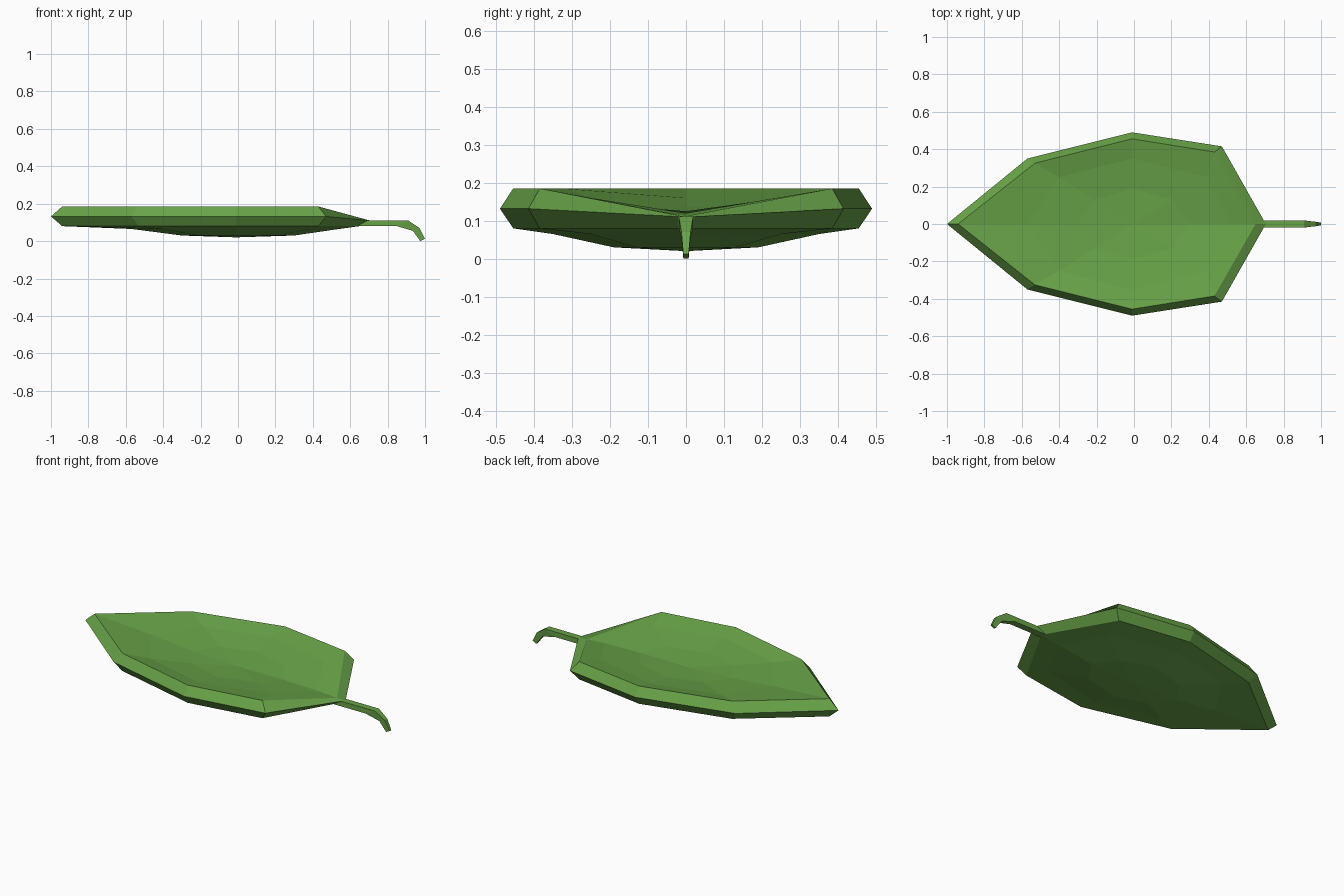
import bpy, bmesh

if "Cube" in bpy.data.objects:
    bpy.data.objects.remove(bpy.data.objects["Cube"])

green = bpy.data.materials.new("leaf_green")
green.diffuse_color = (0.14, 0.37, 0.065, 1)
green.use_nodes = True
green.node_tree.nodes["Principled BSDF"].inputs["Base Color"].default_value = green.diffuse_color


def finish(name, bm):
    bmesh.ops.recalc_face_normals(bm, faces=bm.faces)
    mesh = bpy.data.meshes.new(name)
    bm.to_mesh(mesh)
    bm.free()
    obj = bpy.data.objects.new(name, mesh)
    bpy.context.collection.objects.link(obj)
    mesh.materials.append(green)
    return obj


def loft(bm, rings):
    """Skin consecutive closed rings with quads."""
    for a, b in zip(rings, rings[1:]):
        n = len(a)
        for i in range(n):
            j = (i + 1) % n
            bm.faces.new((a[i], a[j], b[j], b[i]))


# Half outlines of the leaf, tip to stem: (x, y)
outer = [(-1, 0), (-0.57, 0.35), (-0.01, 0.49), (0.47, 0.415), (0.705, 0)]
rim = [(-0.94, 0), (-0.53, 0.325), (-0.01, 0.455), (0.43, 0.385), (0.65, 0)]
mid = [(-0.57, 0), (-0.4, 0.25), (-0.01, 0.35), (0.39, 0.25), (0.52, 0)]
core = [(-0.3, 0), (-0.21, 0.13), (-0.01, 0.19), (0.21, 0.13), (0.3, 0)]

bm = bmesh.new()


def ring(half, z, stem_z):
    """Mirror a half outline across y = 0; the stem end has its own height."""
    pts = half + [(x, -y) for x, y in half[-2:0:-1]]
    return [bm.verts.new((x, y, stem_z if i == 4 else z))
            for i, (x, y) in enumerate(pts)]


# Leaf: underside, lip and hollow upper face in one skin
rings = [ring(core, 0.03, 0.03), ring(mid, 0.065, 0.062),
         ring(rim, 0.08, 0.08), ring(outer, 0.132, 0.11),
         ring(rim, 0.185, 0.112), ring(mid, 0.16, 0.12),
         ring(core, 0.136, 0.125)]
loft(bm, rings)
for r, z in ((rings[0], 0.02), (rings[-1], 0.124)):
    c = bm.verts.new((-0.01, 0, z))
    for i in range(8):
        bm.faces.new((r[i], r[(i + 1) % 8], c))
finish("leaf", bm)

# Stem: tapering square section along a drooping path
# (top x, top z, bottom x, bottom z, half width)
sections = [(0.64, 0.11, 0.64, 0.08, 0.02), (0.91, 0.111, 0.85, 0.08, 0.019),
            (0.97, 0.07, 0.935, 0.055, 0.012), (1.0, 0.012, 0.975, 0.0, 0.007)]
bm = bmesh.new()
rings = [[bm.verts.new(p) for p in ((tx, -w, tz), (tx, w, tz),
                                    (bx, w, bz), (bx, -w, bz))]
         for tx, tz, bx, bz, w in sections]
loft(bm, rings)
bm.faces.new(rings[0])
bm.faces.new(rings[-1])
finish("stem", bm)
